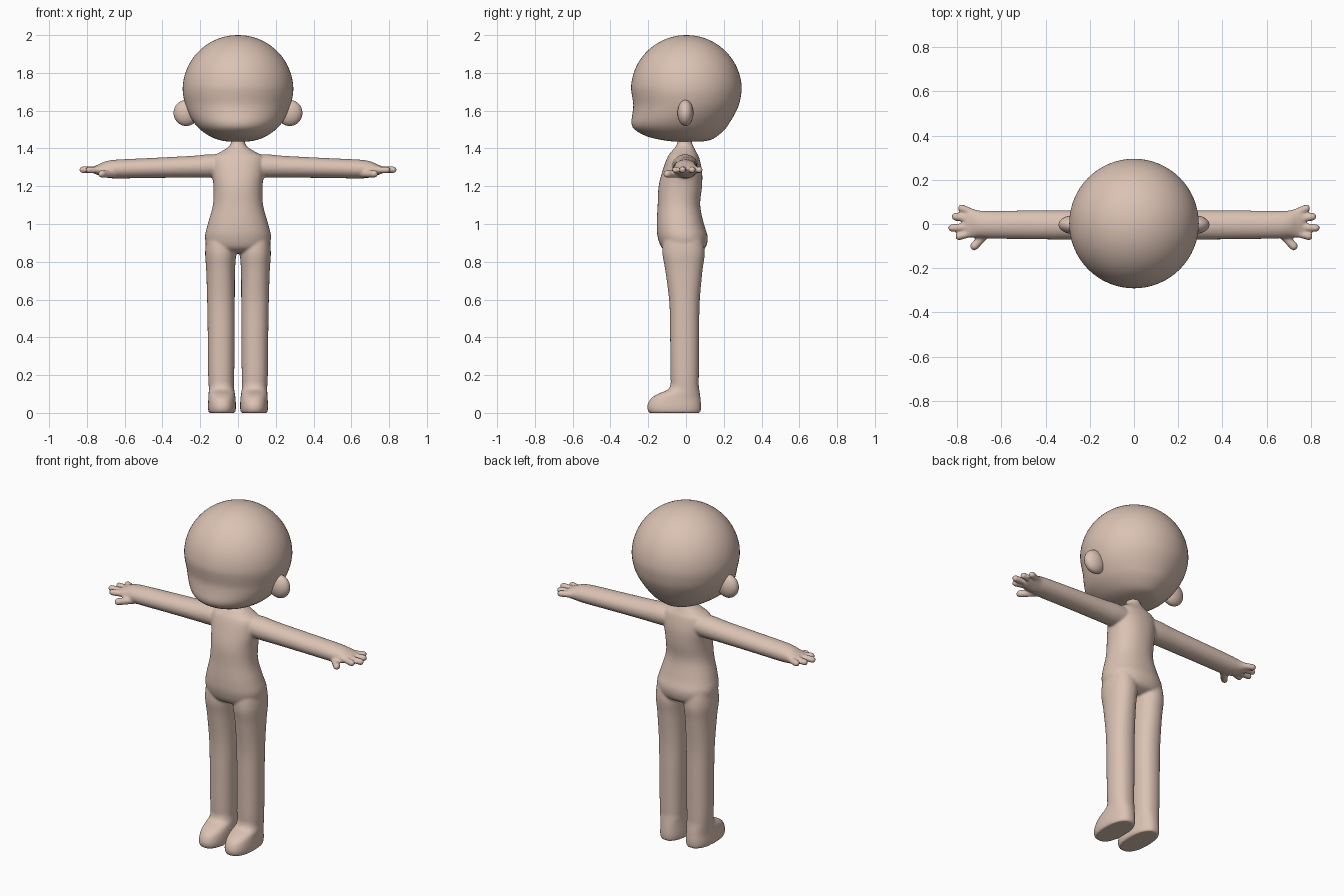
import bpy, bmesh, math
from mathutils import Vector, Matrix

skin = bpy.data.materials.new("skin")
skin.diffuse_color = (0.71, 0.54, 0.455, 1)


def spline(rows, steps):
    """Catmull-Rom interpolation through tuples of numbers."""
    out = []
    for i in range(len(rows) - 1):
        p0, p1 = rows[max(i - 1, 0)], rows[i]
        p2, p3 = rows[i + 1], rows[min(i + 2, len(rows) - 1)]
        for k in range(steps):
            t = k / steps
            out.append([0.5 * (2 * b + (c - a) * t + (2 * a - 5 * b + 4 * c - d) * t * t
                               + (3 * b - a - 3 * c + d) * t ** 3)
                        for a, b, c, d in zip(p0, p1, p2, p3)])
    return out + [list(rows[-1])]


def loft(bm, rows, axis="Z", side=1, power=2.0, steps=4, n=40):
    """Rows are (along, centre_a, centre_b, radius_a, radius_b)."""
    rings = []
    for t, ca, cb, ra, rb in spline(rows, steps):
        ring = []
        for k in range(n):
            a = 2 * math.pi * k / n
            c, s = math.cos(a), math.sin(a)
            u = ca + ra * math.copysign(abs(c) ** (2 / power), c)
            v = cb + rb * math.copysign(abs(s) ** (2 / power), s)
            p = (u * side, v, t) if axis == "Z" else (t * side, u, v)
            ring.append(bm.verts.new(p))
        rings.append(ring)
    for lo, hi in zip(rings, rings[1:]):
        for k in range(n):
            bm.faces.new((lo[k], lo[(k + 1) % n], hi[(k + 1) % n], hi[k]))
    bm.faces.new(rings[0])
    bm.faces.new(rings[-1])


def capsule(bm, a, b, r):
    """Rounded finger from a to b."""
    a, b = Vector(a), Vector(b)
    d = b - a
    verts = bmesh.ops.create_uvsphere(bm, u_segments=16, v_segments=11, radius=r)["verts"]
    for v in verts:
        if v.co.z > 0.001:
            v.co.z += d.length
    rot = d.to_track_quat("Z", "Y").to_matrix().to_4x4()
    bmesh.ops.transform(bm, matrix=Matrix.Translation(a) @ rot, verts=verts)


def finish(bm, name):
    bmesh.ops.recalc_face_normals(bm, faces=bm.faces)
    me = bpy.data.meshes.new(name)
    bm.to_mesh(me)
    bm.free()
    me.materials.append(skin)
    for p in me.polygons:
        p.use_smooth = True
    ob = bpy.data.objects.new(name, me)
    bpy.context.collection.objects.link(ob)
    return ob


def front_back(z, half_width, front, back):
    return (z, 0, (front + back) / 2, half_width, (back - front) / 2)


# Body: torso, legs, feet, arms and hands fused into one skin
body = bmesh.new()
loft(body, [front_back(*r) for r in (
    (0.845, 0.08, -0.07, 0.05), (0.87, 0.155, -0.125, 0.10), (0.93, 0.175, -0.15, 0.115),
    (1.0, 0.16, -0.155, 0.095), (1.1, 0.133, -0.15, 0.075), (1.2, 0.13, -0.145, 0.085),
    (1.28, 0.14, -0.125, 0.085), (1.35, 0.14, -0.10, 0.07), (1.38, 0.095, -0.08, 0.055),
    (1.41, 0.048, -0.055, 0.04), (1.44, 0.036, -0.045, 0.03), (1.50, 0.036, -0.045, 0.03))],
    power=2.2)

for side in (-1, 1):
    # Leg
    loft(body, [(0.95, 0.09, -0.015, 0.075, 0.10), (0.85, 0.092, -0.013, 0.082, 0.112),
                (0.75, 0.092, -0.011, 0.076, 0.098), (0.58, 0.090, -0.008, 0.073, 0.08),
                (0.40, 0.089, -0.007, 0.071, 0.077), (0.20, 0.089, -0.007, 0.069, 0.075),
                (0.08, 0.087, -0.005, 0.064, 0.072)], side=side, power=2.2)
    # Foot
    loft(body, [(0.0, 0.085, -0.06, 0.069, 0.135), (0.015, 0.085, -0.062, 0.073, 0.141),
                (0.04, 0.085, -0.062, 0.074, 0.142), (0.075, 0.085, -0.055, 0.072, 0.132),
                (0.10, 0.086, -0.038, 0.070, 0.112), (0.125, 0.087, -0.012, 0.067, 0.082),
                (0.16, 0.088, -0.007, 0.065, 0.073)], side=side, power=2.3)
    # Arm and palm
    loft(body, [(0.06, -0.005, 1.308, 0.065, 0.055), (0.15, -0.005, 1.307, 0.068, 0.062),
                (0.24, -0.005, 1.303, 0.066, 0.058), (0.45, -0.004, 1.297, 0.065, 0.053),
                (0.64, -0.003, 1.291, 0.063, 0.050), (0.70, 0.0, 1.289, 0.061, 0.043),
                (0.735, 0.004, 1.287, 0.066, 0.030), (0.76, 0.006, 1.286, 0.062, 0.020),
                (0.768, 0.006, 1.286, 0.045, 0.012)], axis="X", side=side)
    # Fingers and thumb
    for bx, by, tx, ty, z, r in ((0.71, 0.042, 0.779, 0.071, 1.287, 0.018),
                                 (0.73, 0.020, 0.807, 0.033, 1.287, 0.018),
                                 (0.73, -0.012, 0.823, -0.018, 1.287, 0.018),
                                 (0.72, -0.036, 0.790, -0.056, 1.286, 0.018),
                                 (0.66, -0.035, 0.722, -0.100, 1.265, 0.020)):
        capsule(body, (bx * side, by, z), (tx * side, ty, z), r)

body_ob = finish(body, "body")
remesh = body_ob.modifiers.new("fuse", "REMESH")
remesh.mode = "VOXEL"
remesh.voxel_size = 0.007
remesh.use_smooth_shade = True
soften = body_ob.modifiers.new("soften", "SMOOTH")
soften.factor = 0.5
soften.iterations = 5

# Head: round skull with a flatter, forward lower face
head = bmesh.new()
rows = [front_back(*r) for r in (
    (1.436, 0.05, -0.06, 0.08), (1.445, 0.10, -0.13, 0.13), (1.465, 0.15, -0.21, 0.165),
    (1.50, 0.20, -0.272, 0.205), (1.535, 0.232, -0.289, 0.23), (1.58, 0.259, -0.284, 0.257),
    (1.63, 0.278, -0.279, 0.28), (1.68, 0.29, -0.286, 0.291))]
for deg in range(2, 90, 8):
    a = math.radians(deg)
    c = 0.293 * math.cos(a)
    rows.append(front_back(1.71 + 0.29 * math.sin(a), c, 0.002 - c, 0.002 + c))
rows.append(front_back(2.0, 0.003, -0.001, 0.005))
loft(head, rows, n=64, steps=3)
finish(head, "head")

# Ears
for side, name in ((-1, "left_ear"), (1, "right_ear")):
    ear = bmesh.new()
    bmesh.ops.create_uvsphere(ear, u_segments=32, v_segments=20, radius=1, matrix=(
        Matrix.Translation((0.274 * side, -0.003, 1.588)) @ Matrix.Diagonal((0.067, 0.042, 0.069, 1))))
    finish(ear, name)
